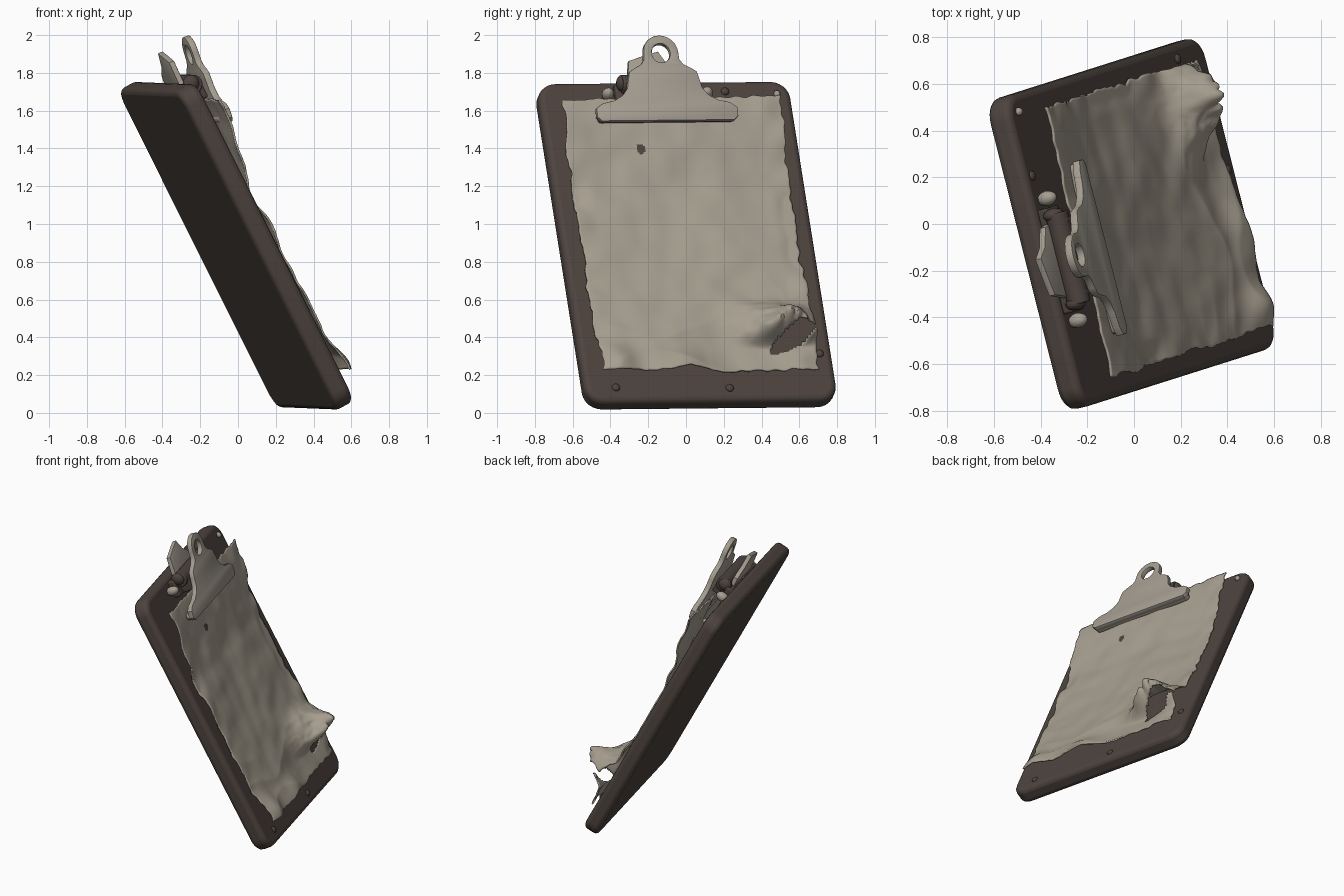
import bpy, bmesh, math
from mathutils import Matrix, Vector, noise

if "Cube" in bpy.data.objects:
    bpy.data.objects.remove(bpy.data.objects["Cube"])

# Board frame: X across the board, Y up the board, Z out of the paper side
up = Vector((-0.442, -0.14, 0.885)).normalized()
u = Vector((-0.245, 0.969, 0.010)).normalized()
n = u.cross(up).normalized()
FRAME = Matrix.Translation((-0.01, 0, 0.885)) @ Matrix((u, up, n)).transposed().to_4x4()


def material(name, rgb):
    m = bpy.data.materials.new(name)
    m.diffuse_color = (*rgb, 1)
    m.use_nodes = True
    m.node_tree.nodes["Principled BSDF"].inputs["Base Color"].default_value = m.diffuse_color
    return m


BROWN = material("dark_brown", (0.075, 0.057, 0.049))
PAPER = material("aged_paper", (0.38, 0.34, 0.275))
METAL = material("dull_metal", (0.37, 0.335, 0.28))


def finish(name, bm, mats, bevel=0, angle=40, local=Matrix()):
    me = bpy.data.meshes.new(name)
    bmesh.ops.recalc_face_normals(bm, faces=bm.faces[:])
    bm.to_mesh(me)
    bm.free()
    me.transform(FRAME @ local)
    ob = bpy.data.objects.new(name, me)
    bpy.context.collection.objects.link(ob)
    for m in mats:
        me.materials.append(m)
    if bevel:
        b = ob.modifiers.new("bevel", 'BEVEL')
        b.width, b.segments, b.limit_method = bevel, 3, 'ANGLE'
    bpy.ops.object.select_all(action='DESELECT')
    ob.select_set(True)
    bpy.context.view_layer.objects.active = ob
    bpy.ops.object.shade_smooth_by_angle(angle=math.radians(angle))
    return ob


def box(name, center, size, mat, round_z=0, bevel=0.01, rot=0):
    bm = bmesh.new()
    bmesh.ops.create_cube(bm, size=1, matrix=Matrix.Diagonal((*size, 1)))
    if round_z:
        es = [e for e in bm.edges if abs(e.verts[0].co.z - e.verts[1].co.z) > size[2] / 2]
        bmesh.ops.bevel(bm, geom=es, offset=round_z, segments=6, profile=0.5, affect='EDGES')
    return finish(name, bm, [mat], bevel,
                  local=Matrix.Translation(center) @ Matrix.Rotation(rot, 4, 'X'))


def blob(name, center, size, mat):
    bm = bmesh.new()
    bmesh.ops.create_uvsphere(bm, u_segments=12, v_segments=8, radius=1,
                              matrix=Matrix.Translation(center) @ Matrix.Diagonal((*size, 1)))
    finish(name, bm, [mat], angle=60)


def rod(name, center, radius, length, mat):
    bm = bmesh.new()
    bmesh.ops.create_cone(bm, cap_ends=True, segments=16, radius1=radius, radius2=radius, depth=length,
                          matrix=Matrix.Translation(center) @ Matrix.Rotation(math.pi / 2, 4, 'Y'))
    finish(name, bm, [mat], 0.006)


def plate(name, loops, thick, mat, local):
    """Flat plate from a filled outline with optional holes."""
    cu = bpy.data.curves.new(name, 'CURVE')
    cu.dimensions, cu.fill_mode = '2D', 'BOTH'
    cu.extrude, cu.bevel_depth, cu.bevel_resolution = thick / 2, 0.005, 1
    for pts in loops:
        s = cu.splines.new('POLY')
        s.points.add(len(pts) - 1)
        for p, c in zip(s.points, pts):
            p.co = (c[0], c[1], 0, 1)
        s.use_cyclic_u = True
    tmp = bpy.data.objects.new(name, cu)
    bpy.context.collection.objects.link(tmp)
    bm = bmesh.new()
    bm.from_mesh(tmp.to_mesh())
    bpy.data.objects.remove(tmp)
    bmesh.ops.remove_doubles(bm, verts=bm.verts[:], dist=0.0005)
    return finish(name, bm, [mat], local=local)


# Board with rounded corners and softened rims
box("board", (0, 0, 0), (1.375, 1.91, 0.11), BROWN, round_z=0.1, bevel=0.03)


# Crumpled paper sheet
def step(a, b, x):
    t = min(1, max(0, (x - a) / (b - a)))
    return t * t * (3 - 2 * t)


def bump(p, q, cp, cq, sp, sq):
    return math.exp(-((p - cp) / sp) ** 2 - ((q - cq) / sq) ** 2)


def lift(p, q):
    v = Vector((p, q, 0))
    h = 0.078 + 0.07 * step(0.25, 0.8, q)
    h += 0.016 * noise.noise(v * 2.8) + 0.008 * noise.noise(v * 7 + Vector((5, 2, 1)))
    # diagonal creases near the bottom
    h += 0.016 * (1 - abs(noise.noise(Vector((p * 2 + q * 3, q * 2 - p, 3))) * 3)) * step(-0.1, -0.6, q)
    h += 0.06 * bump(p, q, -0.52, -0.76, 0.12, 0.13) + 0.055 * bump(p, q, -0.2, -0.82, 0.18, 0.12)
    # raised torn flap with a crumpled face
    flap = bump(p, q, 0.43, -0.56, 0.17, 0.11) * step(-0.67, -0.59, q)
    h += flap * (0.18 + 0.09 * noise.noise(v * 9) + 0.05 * abs(noise.noise(v * 20)))
    edge = step(0.48, 0.6, abs(p)) * 0.03 * noise.noise(Vector((p, q * 7, 7)))
    return max(0.064, h + edge)


NX, NY = 110, 148
bm = bmesh.new()
grid = []
for j in range(NY + 1):
    row = []
    for i in range(NX + 1):
        s, t = i / NX * 2 - 1, j / NY
        p, q = s * 0.595, -0.795 + 1.6 * t
        ragged = noise.noise(Vector((s * 4, q * 5, 1))) + 0.7 * noise.noise(Vector((s * 4, q * 19, 4)))
        p += abs(s) ** 10 * 0.022 * ragged
        q += 0.022 * abs(2 * t - 1) ** 8 * (noise.noise(Vector((p * 5, 9, 2)))
                                           + 0.5 * noise.noise(Vector((p * 21, 3, 2))))
        row.append(bm.verts.new((p, q, lift(p, q))))
    grid.append(row)
for j in range(NY):
    for i in range(NX):
        f = bm.faces.new((grid[j][i], grid[j][i + 1], grid[j + 1][i + 1], grid[j + 1][i]))
        c = f.calc_center_median()
        if math.hypot(c.x + 0.195, c.y - 0.52) < 0.026:
            f.material_index = 1        # small dark stain
# torn opening under the flap
hole = []
for f in bm.faces:
    c = f.calc_center_median()
    a, b = c.x - 0.47, c.y + 0.625
    a, b = a * 0.9 + b * 0.43, b * 0.9 - a * 0.43
    if (a / 0.14) ** 2 + (b / 0.042) ** 2 < 1 + 0.4 * noise.noise(Vector((c.x, c.y, 0)) * 14):
        hole.append(f)
bmesh.ops.delete(bm, geom=hole, context='FACES')
paper = finish("paper", bm, [PAPER, BROWN], angle=50)
so = paper.modifiers.new("thickness", 'SOLIDIFY')
so.thickness, so.offset = 0.01, 0

# Clip front plate with hanging ring
half = [(0.36, 0.0), (0.38, 0.02), (0.38, 0.065), (0.345, 0.09), (0.28, 0.105), (0.23, 0.135),
        (0.2, 0.175), (0.19, 0.225), (0.18, 0.265), (0.15, 0.285), (0.112, 0.305), (0.092, 0.335)]
ring_y, ring_r = 0.375, 0.09
arc = [(ring_r * math.cos(a), ring_y + ring_r * math.sin(a))
       for a in (math.pi * k / 12 for k in range(13))]
outline = half + arc + [(-x, y) for x, y in reversed(half)]
eye = [(0.055 * math.cos(k * math.pi / 10), ring_y - 0.004 + 0.058 * math.sin(k * math.pi / 10))
       for k in range(20)]
tilt = Matrix.Translation((-0.045, 0.655, 0.18)) @ Matrix.Rotation(0.16, 4, 'X')
plate("clip_plate", [outline, eye], 0.025, METAL, tilt)

# Rolled gripping lip along the lower edge of the clip
box("clip_lip", (-0.045, 0.682, 0.165), (0.75, 0.05, 0.07), METAL, bevel=0.022, rot=0.16)

# Rear lever, cheeks and spring behind the clip plate
lever = [(-0.17, 0), (0.17, 0), (0.15, 0.13), (0.07, 0.19), (0.03, 0.26), (-0.04, 0.24), (-0.13, 0.21)]
plate("rear_lever", [lever], 0.02, METAL,
      Matrix.Translation((-0.05, 0.84, 0.075)) @ Matrix.Rotation(0.08, 4, 'X'))
rod("spring_barrel", (-0.05, 0.9, 0.13), 0.05, 0.40, BROWN)
box("clip_base", (-0.05, 0.86, 0.075), (0.46, 0.12, 0.05), BROWN)
for side in (-1, 1):
    x = -0.05 + side * 0.16
    box("clip_cheek", (x, 0.86, 0.12), (0.025, 0.12, 0.12), BROWN)
    blob("spring_end", (x + side * 0.035, 0.91, 0.12), (0.03, 0.045, 0.045), BROWN)
    blob("clip_rivet", (-0.05 + side * 0.27, 0.865, 0.085), (0.032, 0.032, 0.045), METAL)

# Small studs on the board rim
for p, q in ((-0.52, -0.87), (0.62, -0.68), (0.1, -0.88), (0.33, 0.89)):
    blob("rim_stud", (p, q, 0.055), (0.022, 0.022, 0.014), BROWN)
blob("corner_stud", (0.61, 0.87, 0.058), (0.018, 0.02, 0.018), METAL)
blob("corner_stud_left", (-0.05, 0.9, 0.06), (0.03, 0.03, 0.03), BROWN)
